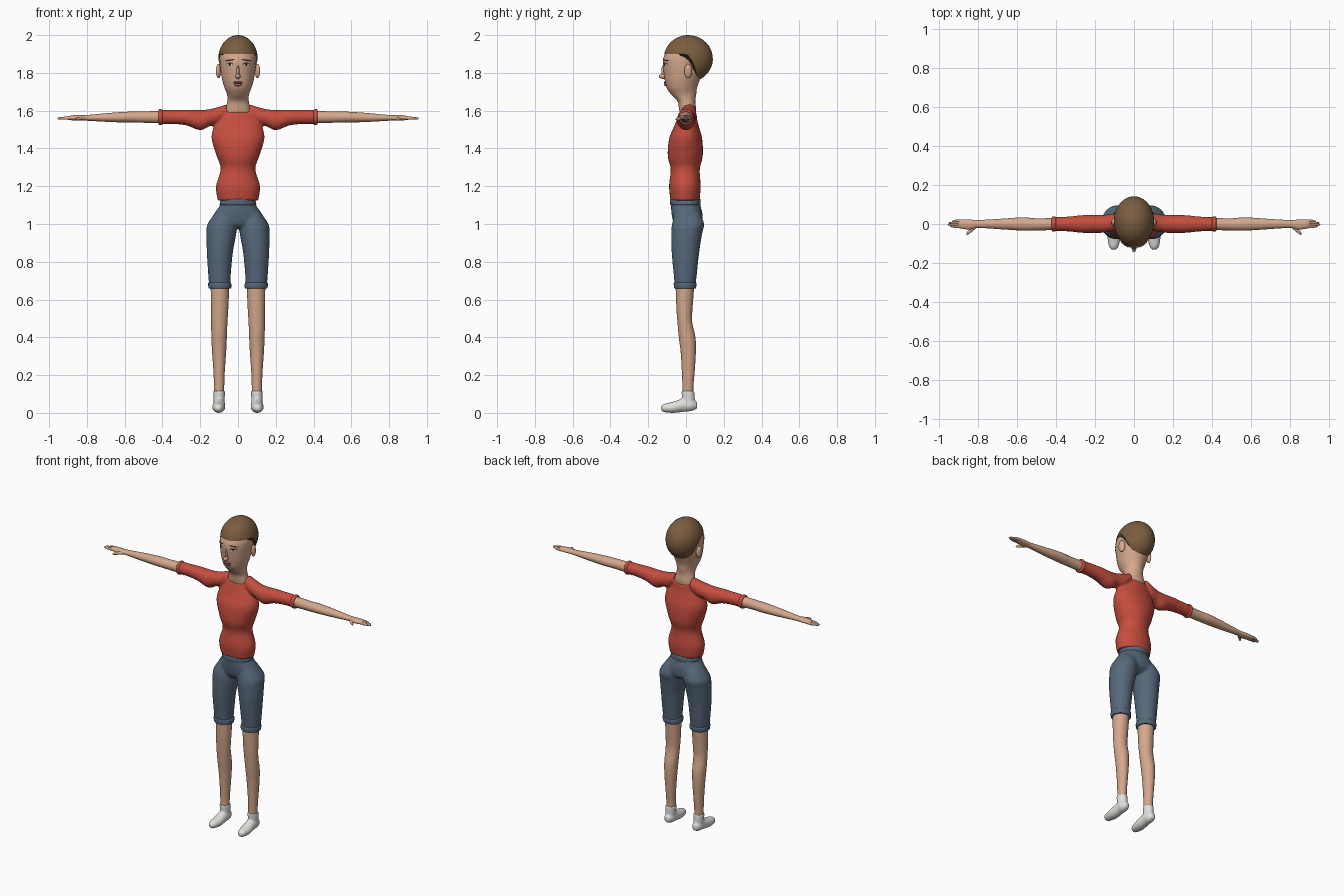
import bpy, bmesh, math
from mathutils import Matrix, Vector
from mathutils.bvhtree import BVHTree

cube = bpy.data.objects.get("Cube")
if cube:
    bpy.data.objects.remove(cube)


def material(name, *rgb):
    mat = bpy.data.materials.new(name)
    mat.use_nodes = True
    mat.diffuse_color = (*rgb, 1)
    mat.node_tree.nodes["Principled BSDF"].inputs["Base Color"].default_value = (*rgb, 1)
    return mat


skin = material("skin", .66, .39, .26)
red = material("shirt red", .56, .075, .048)
denim = material("denim blue", .095, .14, .2)
brown = material("hair brown", .2, .11, .05)
white = material("shoe white", .75, .75, .72)
dark = material("dark brown", .04, .025, .02)
lip = material("lip", .36, .13, .1)
BOTH = (1, -1)


def spline(rows, steps=4):
    """Smooth the section table so that it passes through every row."""
    rows = [Vector(r) for r in rows]
    out = []
    for i in range(len(rows) - 1):
        p, q = rows[i], rows[i + 1]
        tp = (q - rows[max(i - 1, 0)]) / 2
        tq = (rows[min(i + 2, len(rows) - 1)] - p) / 2
        for k in range(steps):
            t = k / steps
            a = t * t * (3 - 2 * t)
            out.append(p * (1 - a) + q * a + tp * t * (1 - t) ** 2 - tq * t * t * (1 - t))
    return out + [rows[-1]]


def loft(bm, axis, rows, sides=(1,), n=28):
    """Rows hold position on the axis, two centre values and two radii."""
    for side in sides:
        rings = []
        for t, a, b, ra, rb in spline(rows):
            ring = []
            for k in range(n):
                ang = math.tau * k / n
                co = [a + ra * math.cos(ang), b + rb * math.sin(ang)]
                co.insert("xyz".index(axis), t)
                ring.append(bm.verts.new((co[0] * side, co[1], co[2])))
            rings.append(ring)
        for lo, hi in zip(rings, rings[1:]):
            for k in range(n):
                m = (k + 1) % n
                bm.faces.new((lo[k], lo[m], hi[m], hi[k]))
        bm.faces.new(rings[0])
        bm.faces.new(rings[-1])


def blob(bm, centre, radii, tilt=0, sides=(1,)):
    for s in sides:
        mat = (Matrix.Translation((centre[0] * s, *centre[1:])) @ Matrix.Rotation(tilt * s, 4, "Z")
               @ Matrix.Diagonal((*radii, 1)))
        bmesh.ops.create_uvsphere(bm, u_segments=20, v_segments=12, radius=1, matrix=mat)


def finish(name, bm, mat, voxel=0):
    bmesh.ops.recalc_face_normals(bm, faces=bm.faces)
    mesh = bpy.data.meshes.new(name)
    bm.to_mesh(mesh)
    bm.free()
    mesh.materials.append(mat)
    obj = bpy.data.objects.new(name, mesh)
    bpy.context.collection.objects.link(obj)
    bpy.context.view_layer.objects.active = obj
    bpy.ops.object.select_all(action="DESELECT")
    obj.select_set(True)
    bpy.ops.object.shade_smooth_by_angle(angle=math.radians(50))
    if voxel:
        # fuse overlapping volumes into one soft garment
        rm = obj.modifiers.new("fuse", "REMESH")
        rm.mode, rm.voxel_size, rm.use_smooth_shade = "VOXEL", voxel, True
        sm = obj.modifiers.new("soften", "SMOOTH")
        sm.factor, sm.iterations = .5, 4
    return obj


# head and neck
bm = bmesh.new()
loft(bm, "z", [(1.57, 0, .01, .075, .04), (1.61, 0, .008, .066, .045), (1.65, 0, .002, .057, .047),
               (1.685, 0, -.012, .058, .066), (1.72, 0, -.022, .071, .08), (1.76, 0, -.02, .083, .092),
               (1.8, 0, -.014, .09, .104), (1.86, 0, -.006, .097, .117), (1.9, 0, 0, .094, .111),
               (1.95, 0, .005, .068, .086), (1.975, 0, .008, .03, .04)], n=36)
bmesh.ops.recalc_face_normals(bm, faces=bm.faces)
face = BVHTree.FromBMesh(bm)
blob(bm, (0, -.118, 1.782), (.013, .026, .014))
blob(bm, (0, -.115, 1.81), (.008, .016, .034))
finish("head", bm, skin)

# ears
bm = bmesh.new()
blob(bm, (.103, .012, 1.81), (.013, .022, .038), .3, BOTH)
finish("ears", bm, skin)

# hair cap: short at the brow, reaching down to the nape
bm = bmesh.new()
cols, levels = 48, 16
crown = bm.verts.new((0, .012, 2))
rings = []
for i in range(1, levels + 1):
    ring = []
    for k in range(cols):
        ang = math.tau * k / cols
        back = math.sin(ang)
        ease = max(0, min(1, (back + .1) / .8))
        rim = math.radians(79 + 70 * ease * ease * (3 - 2 * ease))
        phi = rim * i / levels
        r = math.sin(phi)
        ring.append(bm.verts.new((.104 * r * math.cos(ang), .012 + .13 * r * back,
                                  1.875 + .125 * math.cos(phi))))
    rings.append(ring)
for k in range(cols):
    m = (k + 1) % cols
    bm.faces.new((crown, rings[0][k], rings[0][m]))
    for lo, hi in zip(rings, rings[1:]):
        bm.faces.new((lo[k], lo[m], hi[m], hi[k]))
bm.faces.new(rings[-1])
finish("hair", bm, brown)


# thin facial details laid onto the face surface
def decal(name, x, z, rx, rz, mat, tilt=0, lift=.002, sides=BOTH):
    bm = bmesh.new()
    for s in sides:
        def point(u, v):
            px, pz = s * (x + u), z + v + tilt * u
            y = face.ray_cast(Vector((px, -1, pz)), Vector((0, 1, 0)))[0].y
            return bm.verts.new((px, y - lift, pz))
        mid = point(0, 0)
        n = 16
        rim = [point(rx * math.cos(math.tau * k / n), rz * math.sin(math.tau * k / n)) for k in range(n)]
        for k in range(n):
            bm.faces.new((mid, rim[k], rim[(k + 1) % n]))
    finish(name, bm, mat)


decal("eyebrows", .044, 1.867, .026, .004, dark, -.15)
decal("eyelids", .044, 1.846, .019, .009, dark)
decal("eye_whites", .044, 1.844, .016, .006, white, lift=.003)
decal("irises", .044, 1.845, .007, .006, dark, lift=.004)
decal("mouth_line", 0, 1.744, .026, .002, dark, lift=.006, sides=(1,))
bm = bmesh.new()
blob(bm, (0, -.106, 1.749), (.024, .012, .007))
blob(bm, (0, -.104, 1.737), (.02, .012, .008))
finish("lips", bm, lip)

# shirt: torso fused with puffed sleeves
bm = bmesh.new()
loft(bm, "z", [(1.125, 0, -.005, .108, .077), (1.2, 0, -.006, .117, .084), (1.29, 0, -.004, .092, .077),
               (1.36, 0, -.004, .113, .093), (1.45, 0, -.002, .14, .088), (1.51, 0, .002, .13, .068),
               (1.55, 0, .005, .108, .055), (1.592, 0, .01, .088, .045)])
loft(bm, "x", [(.06, .016, 1.602, .038, .032), (.1, .01, 1.575, .044, .046), (.15, .002, 1.563, .045, .045),
               (.2, 0, 1.55, .048, .054), (.27, 0, 1.563, .045, .042), (.34, 0, 1.567, .038, .038),
               (.415, 0, 1.566, .035, .037)], BOTH)
finish("shirt", bm, red, .007)

# sleeve cuffs
bm = bmesh.new()
loft(bm, "x", [(.4, 0, 1.566, .035, .037), (.406, 0, 1.566, .039, .042), (.417, 0, 1.566, .039, .042),
               (.422, 0, 1.566, .034, .036)], BOTH)
finish("sleeve_cuffs", bm, red)

# forearms with flattened palms
bm = bmesh.new()
loft(bm, "x", [(.4, 0, 1.566, .031, .033), (.5, -.002, 1.566, .031, .03), (.57, 0, 1.566, .034, .029),
               (.68, 0, 1.564, .027, .024), (.8, 0, 1.562, .02, .015), (.84, -.003, 1.562, .026, .015),
               (.88, 0, 1.562, .024, .013), (.9, .001, 1.561, .02, .009)], BOTH)
finish("arms", bm, skin)

# fingers and thumbs
bm = bmesh.new()
for i, tip in enumerate((.94, .955, .95, .932)):
    y = -.015 + .0105 * i
    loft(bm, "x", [(.875, y, 1.561, .007, .009), (.91, y, 1.561, .0062, .008),
                   (tip - .006, y * .8, 1.559, .005, .006), (tip, y * .8, 1.559, .002, .002)], BOTH, 10)
loft(bm, "x", [(.81, -.01, 1.56, .012, .01), (.835, -.03, 1.558, .013, .009),
               (.853, -.046, 1.556, .009, .007), (.86, -.053, 1.555, .003, .003)], BOTH, 10)
finish("fingers", bm, skin)

# shorts: hips fused with two legs
bm = bmesh.new()
loft(bm, "z", [(.975, 0, .006, .1, .045), (1.0, 0, .01, .15, .074), (1.05, 0, .006, .13, .082),
               (1.1, 0, -.002, .095, .078), (1.137, 0, -.004, .087, .076)])
loft(bm, "z", [(.665, .096, -.005, .056, .054), (.72, .098, -.004, .059, .06), (.85, .096, -.003, .069, .073),
               (.95, .088, .004, .079, .082), (1.0, .084, .011, .077, .085), (1.06, .065, .008, .055, .065)], BOTH)
finish("shorts", bm, denim, .007)

# shorts hems and waistband
bm = bmesh.new()
loft(bm, "z", [(.658, .096, -.005, .054, .052), (.662, .096, -.005, .06, .058),
               (.685, .097, -.005, .061, .06), (.692, .097, -.005, .056, .055)], BOTH)
loft(bm, "z", [(1.1, 0, -.003, .092, .076), (1.106, 0, -.003, .097, .081),
               (1.13, 0, -.004, .09, .08), (1.136, 0, -.004, .084, .074)])
finish("hems_and_waistband", bm, denim)

# bare legs
bm = bmesh.new()
loft(bm, "z", [(.08, .1, .01, .027, .03), (.14, .1, .01, .027, .029), (.22, .1, .012, .03, .034),
               (.32, .1, .012, .037, .04), (.4, .1, .006, .041, .044), (.48, .099, -.006, .043, .039),
               (.56, .097, -.008, .046, .043), (.7, .095, -.005, .05, .051)], BOTH)
finish("legs", bm, skin)

# shoes with ankle collars
bm = bmesh.new()
loft(bm, "y", [(-.132, .104, .026, .01, .01), (-.115, .104, .026, .024, .022), (-.065, .102, .03, .034, .03),
               (-.01, .1, .042, .031, .036), (.03, .1, .042, .03, .032), (.058, .1, .04, .014, .018)], BOTH)
loft(bm, "z", [(.03, .1, .014, .028, .036), (.08, .1, .012, .03, .034), (.116, .1, .01, .031, .034)], BOTH)
finish("shoes", bm, white, .005)
